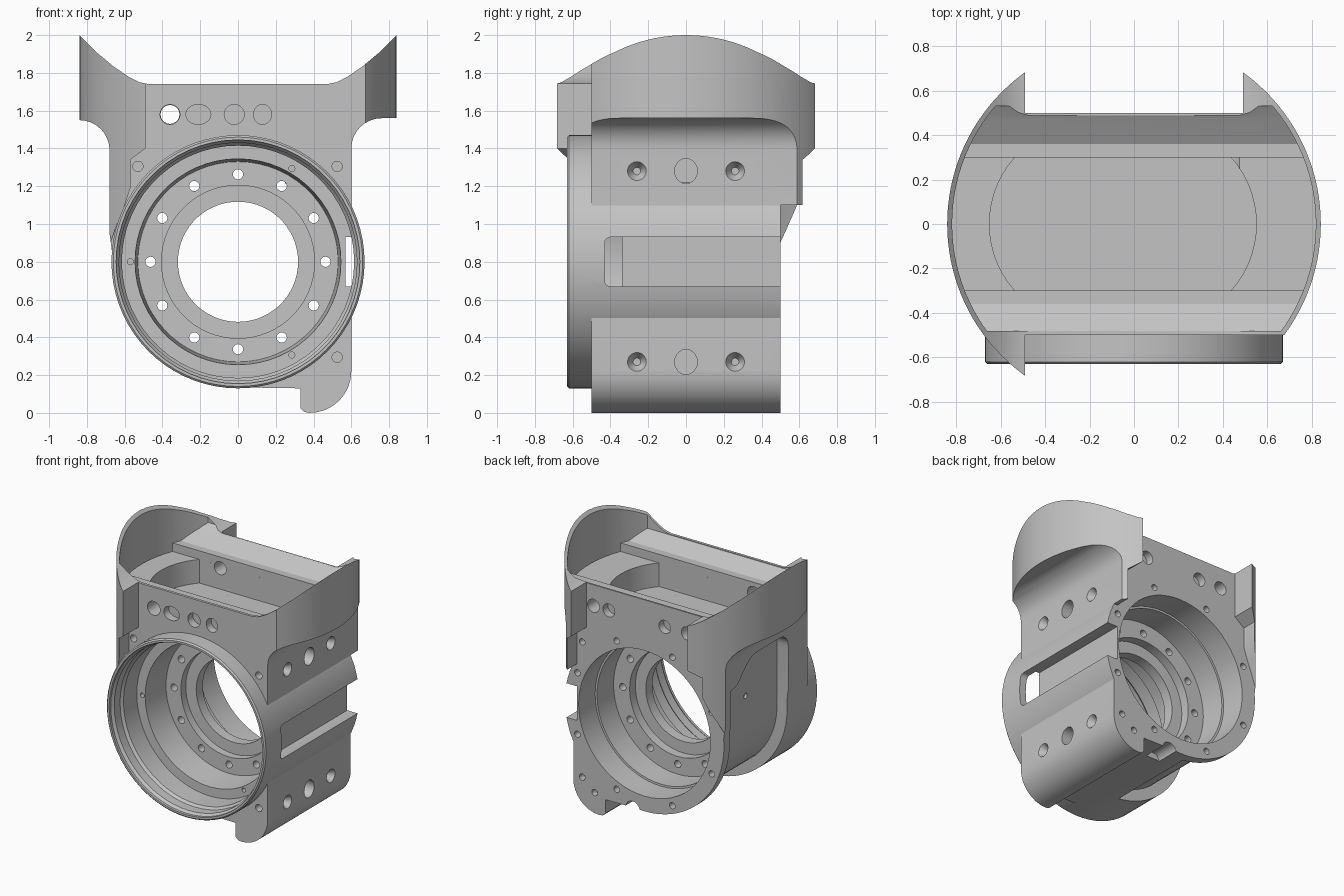
import bpy, bmesh, math
from mathutils import Matrix, Vector

cube = bpy.data.objects.get("Cube")
if cube:
    bpy.data.objects.remove(cube)

AXIS_Z = 0.8          # height of the main bore
grey = bpy.data.materials.new("machined grey")
grey.use_nodes = True
tint = (0.55, 0.55, 0.55, 1)
grey.diffuse_color = tint
grey.node_tree.nodes["Principled BSDF"].inputs["Base Color"].default_value = tint


def to_object(bm, name):
    bmesh.ops.recalc_face_normals(bm, faces=bm.faces)
    mesh = bpy.data.meshes.new(name)
    bm.to_mesh(mesh)
    bm.free()
    mesh.materials.append(grey)
    obj = bpy.data.objects.new(name, mesh)
    bpy.context.collection.objects.link(obj)
    return obj


def extrude(name, profile, axis, lo, hi):
    """Prism of a 2D profile along one axis."""
    place = {"x": lambda a, b, t: (t, a, b),
             "y": lambda a, b, t: (a, t, b),
             "z": lambda a, b, t: (a, b, t)}[axis]
    bm = bmesh.new()
    face = bm.faces.new([bm.verts.new(place(a, b, lo)) for a, b in profile])
    new = bmesh.ops.extrude_face_region(bm, geom=[face])["geom"]
    move = Vector(place(0, 0, hi - lo))
    bmesh.ops.translate(bm, vec=move, verts=[v for v in new if isinstance(v, bmesh.types.BMVert)])
    return to_object(bm, name)


def arc(cx, cy, r, start, end, n):
    angles = [math.radians(start + (end - start) * i / n) for i in range(n + 1)]
    return [(cx + r * math.cos(a), cy + r * math.sin(a)) for a in angles]


def rounded(a0, a1, b0, b1, r):
    return (arc(a1 - r, b1 - r, r, 0, 90, 6) + arc(a0 + r, b1 - r, r, 90, 180, 6)
            + arc(a0 + r, b0 + r, r, 180, 270, 6) + arc(a1 - r, b0 + r, r, 270, 360, 6))


def circle(cx, cy, r, n):
    return arc(cx, cy, r, 0, 360, n)[:-1]


def lathe(name, profile, n):
    """Solid of revolution about the bore axis from (y, radius) points."""
    bm = bmesh.new()
    rings = [[bm.verts.new((a, y, b)) for a, b in circle(0, AXIS_Z, r, n)] for y, r in profile]
    for one, two in zip(rings, rings[1:]):
        for i in range(n):
            j = (i + 1) % n
            bm.faces.new((one[i], one[j], two[j], two[i]))
    bm.faces.new(rings[0])
    bm.faces.new(rings[-1])
    return to_object(bm, name)


def drills(name, specs):
    """Many holes in one cutter: (centre, axis, radius, length, tip factor, stretch)."""
    bm = bmesh.new()
    for centre, axis, r, length, tip, stretch in specs:
        turn = Matrix.Rotation(math.pi / 2, 4, "X" if axis == "y" else "Y")
        wide = Matrix.Scale(stretch, 4, (1, 0, 0))
        bmesh.ops.create_cone(bm, cap_ends=True, segments=20, radius1=r, radius2=r * tip,
                              depth=length, matrix=Matrix.Translation(centre) @ turn @ wide)
    return to_object(bm, name)


def combine(base, tool, operation="DIFFERENCE"):
    mod = base.modifiers.new(tool.name, "BOOLEAN")
    mod.operation = operation
    mod.solver = "EXACT"
    mod.object = tool
    bpy.ops.object.select_all(action="DESELECT")
    base.select_set(True)
    bpy.context.view_layer.objects.active = base
    bpy.ops.object.modifier_apply(modifier=mod.name)
    bpy.data.objects.remove(tool)


# Housing outline: saddle top, flared collar, square foot, rounded left side
saddle = [(0.47, 1.74), (0.52, 1.75), (0.58, 1.78), (0.66, 1.835), (0.75, 1.91), (0.84, 2.0), (0.9, 2.06)]
outline = [(-x, z) for x, z in reversed(saddle)] + saddle
outline += [(0.9, 1.56)] + arc(0.76, 1.40, 0.16, 90, 180, 8)
outline += arc(0.38, 0.22, 0.22, 0, -90, 8) + [(0.35, 0.005), (0.33, 0.025), (0.33, 0.13)]
outline += [(0, 0.135), (-0.4, 0.3), (-0.6, 0.6), (-0.66, 0.8), (-0.68, 0.95)]
outline += arc(-0.84, 1.39, 0.16, 0, 90, 8) + [(-0.9, 1.55)]
housing = extrude("housing", outline, "y", -0.8, 0.8)
combine(housing, extrude("collar round", circle(0, 0, 0.84, 128), "z", -0.5, 2.5), "INTERSECT")

# Flat front and back, leaving the collar wings
left_edge = [(-0.49, 3), (-0.49, 1.4), (-0.57, 1.34), (-0.57, 1.19), (-0.6, 1.1), (-0.64, 1.0),
             (-0.69, 0.86), (-1, 0.8), (-1, -1)]
combine(housing, extrude("front trim", left_edge + [(1, -1), (1, 3)], "y", -1, -0.5))
right_edge = [(1, -1), (1, 1.1), (0.57, 1.1), (0.57, 1.34), (0.49, 1.4), (0.49, 3)]
combine(housing, extrude("back trim", left_edge + right_edge, "y", 0.5, 1))

# Barrel with its front ring
combine(housing, lathe("barrel", [(-0.63, 0.66), (-0.62, 0.67), (0.5, 0.67)], 72), "UNION")

# Open top tray with ledges and bevelled walls, then the deeper round-ended pocket
half = [(0.3, 1.6), (0.3, 1.665), (0.36, 1.665), (0.48, 1.735)]
tray_edge = half + [(0.53, 1.77), (0.53, 2.2), (-0.49, 2.2)] + [(-y, z) for y, z in reversed(half)]
tray = extrude("tray", tray_edge, "x", -1, 1)
combine(tray, extrude("tray round", circle(0, 0, 0.818, 96), "z", 1, 3), "INTERSECT")
combine(housing, tray)
pocket_edge = arc(0.1, 0, 0.45, -41.8, 41.8, 14) + arc(-0.2, 0, 0.45, 138.2, 221.8, 14)
combine(housing, extrude("pocket", pocket_edge, "z", 1.42, 1.63))

# Stepped bore with a web in the middle
steps = [(-0.7, 0.645), (-0.61, 0.645), (-0.59, 0.63), (-0.52, 0.63), (-0.5, 0.615), (-0.34, 0.615),
         (-0.339, 0.545), (-0.11, 0.53), (-0.109, 0.405), (-0.05, 0.405), (-0.049, 0.318),
         (0.03, 0.318), (0.031, 0.405), (0.1, 0.405), (0.101, 0.54), (0.3, 0.54), (0.301, 0.555), (0.6, 0.555)]
combine(housing, lathe("bore", steps, 60))

# Left access recess: flat upper window, then a relief wrapped under the barrel
window = [(0.43, 0.79), (0.43, 1.2), (0.35, 1.22), (0.28, 1.29), (0.2, 1.36), (0.14, 1.38)]
window += arc(-0.16, 1.28, 0.1, 90, 180, 6) + [(-0.26, 0.79)]
combine(housing, extrude("window", window, "x", -1, -0.585))
relief = arc(0, AXIS_Z, 0.585, 180, 262, 18) + [(-0.08, -0.1), (-1, -0.1), (-1, AXIS_Z)]
combine(housing, extrude("relief", relief, "y", -0.26, 0.43))

# Side slot and drain groove
combine(housing, extrude("slot", rounded(-0.43, 0.8, 0.67, 0.93, 0.03), "x", 0.57, 1))
combine(housing, extrude("groove", circle(0.1, 0.12, 0.06, 20), "y", 0.32, 0.7))

# Bolt holes and ports
holes = []
for i in range(12):
    a = math.tau * i / 12
    holes.append(((0.463 * math.cos(a), 0, AXIS_Z + 0.463 * math.sin(a)), "y", 0.027, 0.4, 1, 1))
for i in range(8):
    a = math.tau * (i + 0.5) / 8
    holes.append(((0.612 * math.cos(a), 0.5, AXIS_Z + 0.612 * math.sin(a)), "y", 0.024, 0.12, 1, 1))
for degrees in (60, 180, 300):
    a = math.radians(degrees)
    holes.append(((0.57 * math.cos(a), -0.34, AXIS_Z + 0.57 * math.sin(a)), "y", 0.016, 0.1, 1, 1))
for z in (0.27, 1.28):
    holes.append(((0.5, 0, z), "x", 0.06, 0.5, 1, 1.1))
    for y in (-0.26, 0.26):
        holes.append(((0.58, y, z), "x", 0.02, 0.06, 2.8, 1))
for x, stretch, depth in ((-0.36, 1, 0.3), (-0.21, 1.25, 0.1), (-0.02, 1, 0.1), (0.13, 0.9, 0.1)):
    holes.append(((x, -0.54 + depth / 2, 1.58), "y", 0.053, depth, 1, stretch))
for x, depth in ((-0.36, 0.3), (-0.17, 0.1), (0.3, 0.1), (0.43, 0.3)):
    holes.append(((x, 0.54 - depth / 2, 1.58), "y", 0.05, depth, 1, 1))
for x, z in ((0.525, 1.305), (0.525, 0.295), (-0.53, 1.305)):
    holes.append(((x, -0.5, z), "y", 0.027, 0.12, 1, 1))
for x, z in ((0.525, 1.28), (0.525, 0.25), (0.42, 0.16)):
    holes.append(((x, 0.5, z), "y", 0.024, 0.1, 1, 1))
for y, z in ((0.36, 1.1), (0.12, 1.02)):
    holes.append(((-0.585, y, z), "x", 0.02, 0.04, 1, 1))
combine(housing, drills("holes", holes))

# Smooth curves with crisp machined edges
bpy.ops.object.select_all(action="DESELECT")
housing.select_set(True)
bpy.context.view_layer.objects.active = housing
bpy.ops.object.shade_smooth_by_angle(angle=math.radians(25))
